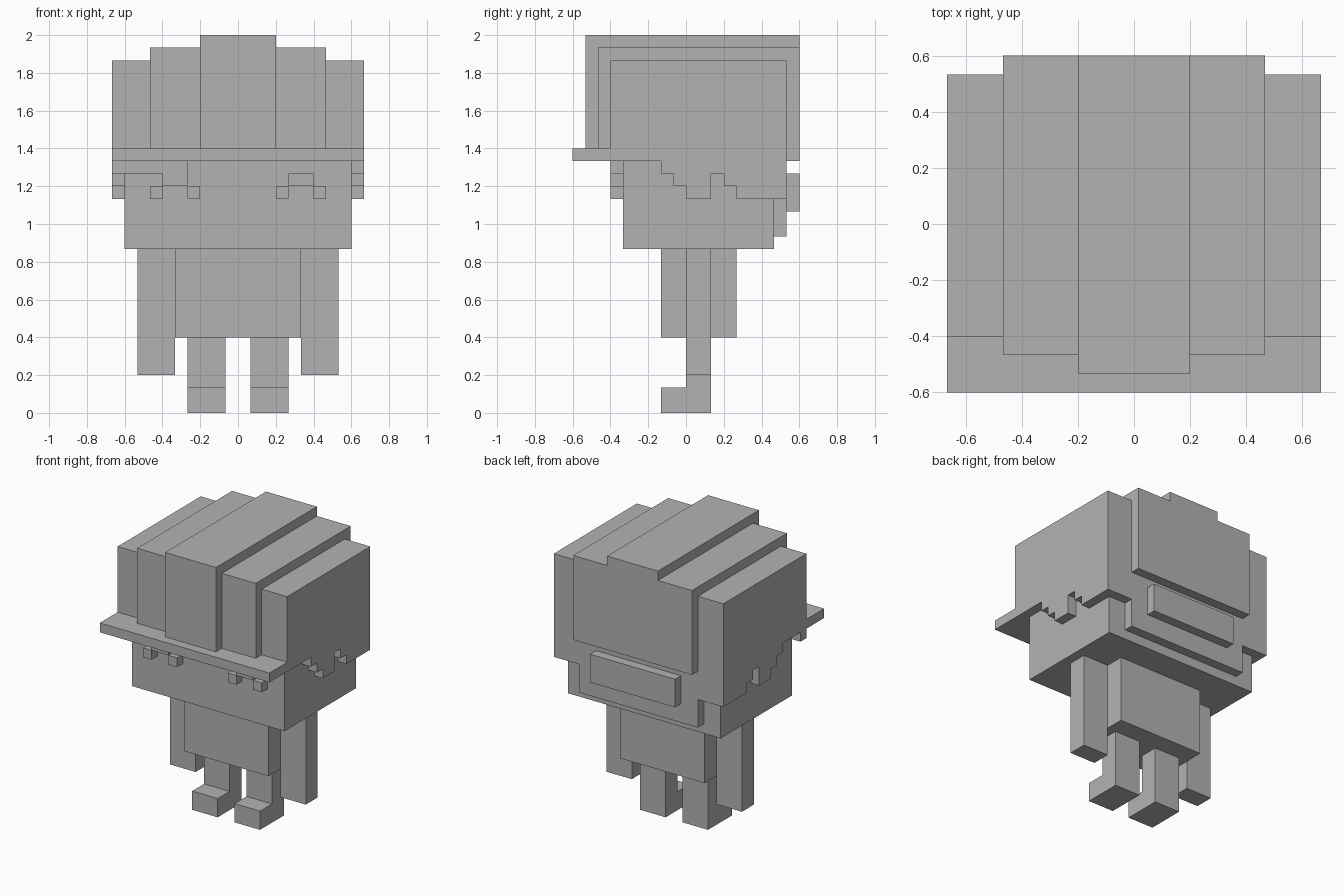
import bpy, bmesh

U = 1 / 15  # one block of the grid

if "Cube" in bpy.data.objects:
    bpy.data.objects.remove(bpy.data.objects["Cube"], do_unlink=True)

grey = bpy.data.materials.new("plain_grey")
grey.use_nodes = True
colour = (0.45, 0.45, 0.45, 1)
grey.diffuse_color = colour
grey.node_tree.nodes["Principled BSDF"].inputs["Base Color"].default_value = colour


def prism(name, profile, x0, x1):
    """Extrude a (y, z) outline from x0 to x1, all in blocks."""
    bm = bmesh.new()
    face = bm.faces.new([bm.verts.new((x0 * U, y * U, z * U)) for y, z in profile])
    new = bmesh.ops.extrude_face_region(bm, geom=[face])["geom"]
    bmesh.ops.translate(bm, vec=((x1 - x0) * U, 0, 0),
                        verts=[v for v in new if isinstance(v, bmesh.types.BMVert)])
    bmesh.ops.recalc_face_normals(bm, faces=bm.faces)
    mesh = bpy.data.meshes.new(name)
    bm.to_mesh(mesh)
    bm.free()
    mesh.materials.append(grey)
    obj = bpy.data.objects.new(name, mesh)
    bpy.context.collection.objects.link(obj)
    return obj


def box(name, x, y, z):
    return prism(name, [(y[0], z[0]), (y[1], z[0]), (y[1], z[1]), (y[0], z[1])], *x)


def pair(name, profile, x0, x1):
    prism("left_" + name, profile, x0, x1)
    prism("right_" + name, profile, -x1, -x0)


def box_pair(name, x, y, z):
    pair(name, [(y[0], z[0]), (y[1], z[0]), (y[1], z[1]), (y[0], z[1])], *x)


# Body, arms and L-shaped legs with feet
box("body", (-5, 5), (-2, 4), (6, 13))
box_pair("arm", (5, 8), (0, 2), (3, 13))
pair("leg", [(-2, 0), (2, 0), (2, 6), (0, 6), (0, 2), (-2, 2)], 1, 4)

# Head
box("head", (-9, 9), (-5, 7), (13, 20))

# Eyes: small arches of blocks on the face
box_pair("eye_inner_block", (3, 4), (-6, -5), (17, 18))
box_pair("eye_outer_block", (6, 7), (-6, -5), (17, 18))
box_pair("eye_top_bar", (4, 6), (-6, -5), (18, 19))

# Fringe on one side of the forehead, under the brim
box("fringe", (-10, -4), (-6, -5), (19, 20))

# Cap brim and stepped crown
box("brim", (-10, 10), (-9, -5), (20, 21))
box("crown_middle", (-3, 3), (-8, 9), (20, 30))
box_pair("crown_shoulder", (3, 7), (-7, 9), (20, 29))

# Outer crown with jagged hair below it
side = [(-6, 28), (-6, 20), (-2, 20), (-2, 19), (-1, 19), (-1, 18), (0, 18), (0, 17),
        (2, 17), (2, 19), (3, 19), (3, 18), (4, 18), (4, 17), (8, 17), (8, 28)]
pair("side_hair", side, 7, 10)

# Back hair and the raised strap
box("back_hair", (-7, 7), (7, 8), (14, 20))
box("back_strap", (-5, 5), (8, 9), (16, 19))
